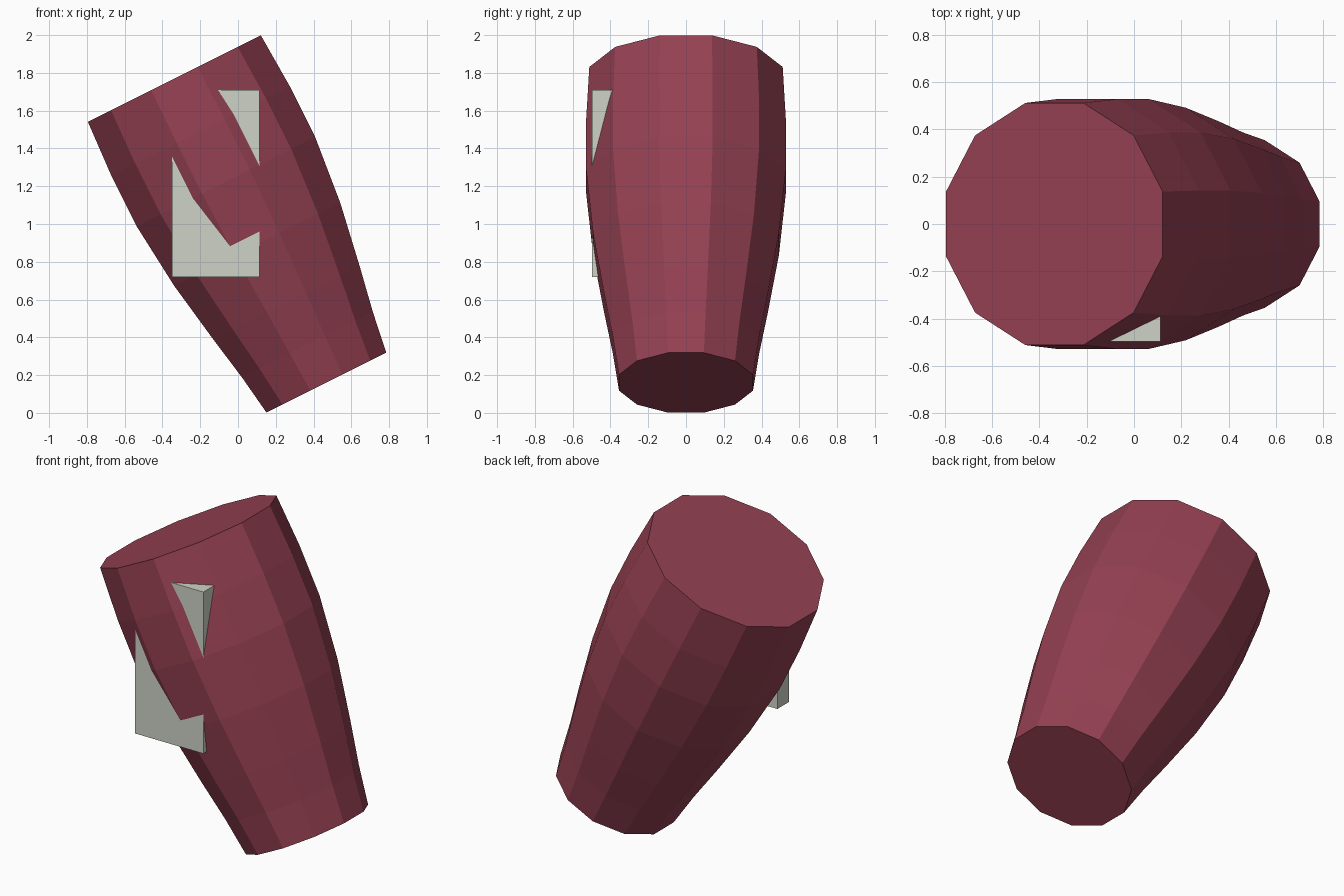
import bpy, bmesh, math
from mathutils import Matrix, Vector

if "Cube" in bpy.data.objects:
    bpy.data.objects.remove(bpy.data.objects["Cube"])


def material(name, rgb):
    m = bpy.data.materials.new(name)
    m.diffuse_color = (*rgb, 1)
    m.use_nodes = True
    m.node_tree.nodes["Principled BSDF"].inputs["Base Color"].default_value = m.diffuse_color
    return m


red = material("dark_red", (0.30, 0.052, 0.085))
grey = material("pale_grey", (0.62, 0.65, 0.57))


def add_object(name, bm, mat):
    bmesh.ops.recalc_face_normals(bm, faces=bm.faces)
    mesh = bpy.data.meshes.new(name)
    bm.to_mesh(mesh)
    bm.free()
    mesh.materials.append(mat)
    ob = bpy.data.objects.new(name, mesh)
    bpy.context.collection.objects.link(ob)
    return ob


# Tapered, bulging body: twelve-sided rings (height along axis, radius)
profile = [(0, 0.367), (0.225, 0.401), (0.475, 0.449), (0.82, 0.509),
           (1.19, 0.547), (1.49, 0.547), (1.80, 0.53)]
SIDES = 12
bm = bmesh.new()
rings = []
for h, r in profile:
    angles = [math.tau * (i + 0.5) / SIDES for i in range(SIDES)]
    rings.append([bm.verts.new((r * math.cos(a), r * math.sin(a), h)) for a in angles])
for low, high in zip(rings, rings[1:]):
    for i in range(SIDES):
        j = (i + 1) % SIDES
        bm.faces.new((low[i], low[j], high[j], high[i]))
bm.faces.new(rings[0])
bm.faces.new(rings[-1])
# Lean the body towards -x
tilt = Matrix.Rotation(-math.atan(0.5), 4, 'Y')
bm.transform(Matrix.Translation((0.468, 0, 0.16)) @ tilt)
add_object("body", bm, red)

# Upright plate partly sunk into the front of the body
low, high = Vector((-0.35, -0.497, 0.72)), Vector((0.113, -0.385, 1.71))
bm = bmesh.new()
bmesh.ops.create_cube(bm, size=1)
bm.transform(Matrix.Translation((low + high) / 2) @ Matrix.Diagonal((*(high - low), 1)))
add_object("front_plate", bm, grey)
